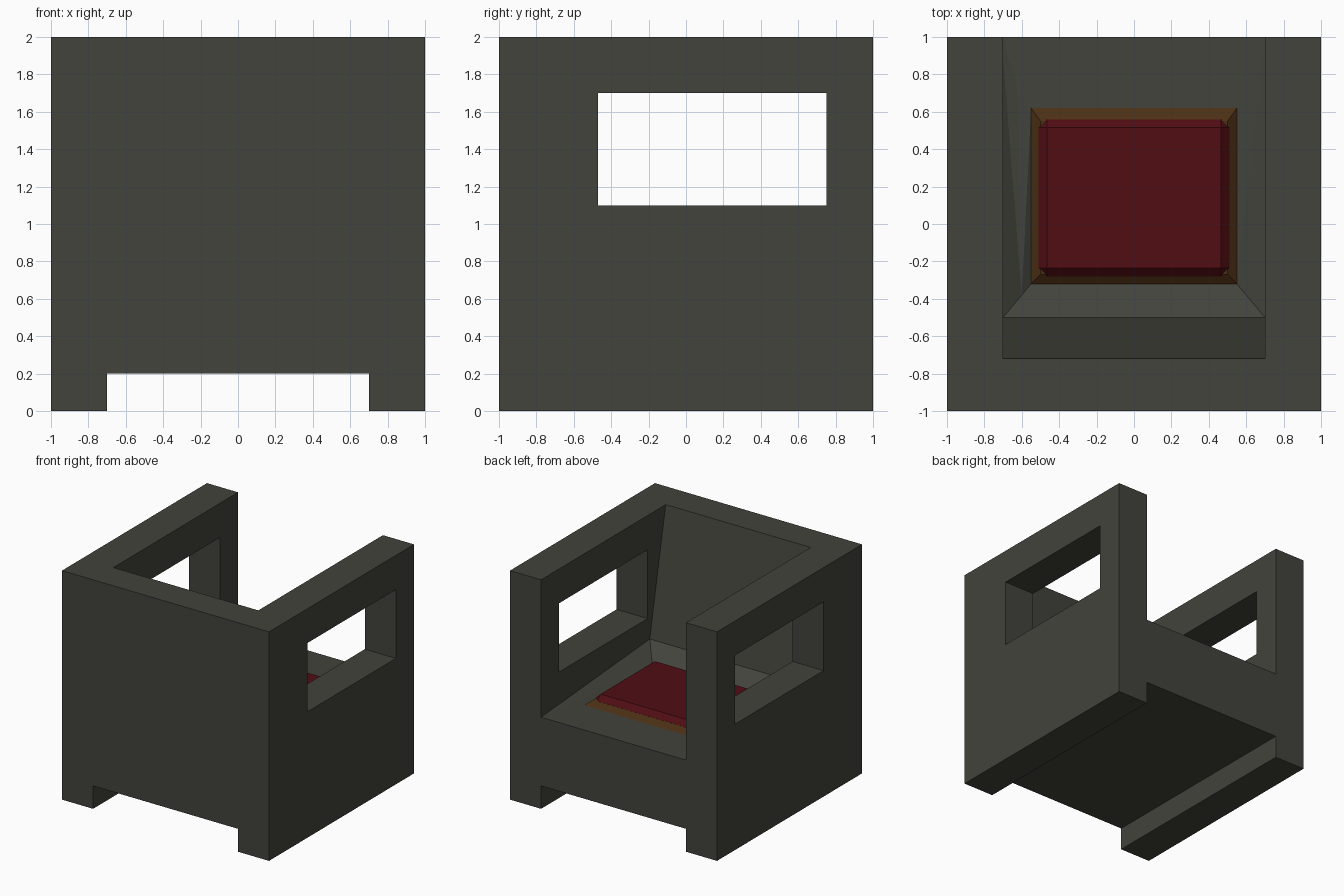
import bpy, bmesh

if "Cube" in bpy.data.objects:
    bpy.data.objects.remove(bpy.data.objects["Cube"])


def material(name, rgb):
    m = bpy.data.materials.new(name)
    m.diffuse_color = (*rgb, 1)
    m.use_nodes = True
    m.node_tree.nodes["Principled BSDF"].inputs["Base Color"].default_value = m.diffuse_color
    return m


def mesh_object(name, verts, faces, mat=None):
    bm = bmesh.new()
    vs = [bm.verts.new(v) for v in verts]
    for f in faces:
        bm.faces.new([vs[i] for i in f])
    bmesh.ops.recalc_face_normals(bm, faces=bm.faces)
    me = bpy.data.meshes.new(name)
    bm.to_mesh(me)
    bm.free()
    ob = bpy.data.objects.new(name, me)
    bpy.context.collection.objects.link(ob)
    if mat:
        me.materials.append(mat)
    return ob


def frustum(name, low, high, mat=None):
    """low / high = (x0, x1, y0, y1, z)"""
    verts = [(x, y, r[4]) for r in (low, high)
             for x, y in ((r[0], r[2]), (r[1], r[2]), (r[1], r[3]), (r[0], r[3]))]
    faces = [(3, 2, 1, 0), (4, 5, 6, 7)]
    faces += [(i, (i + 1) % 4, 4 + (i + 1) % 4, 4 + i) for i in range(4)]
    return mesh_object(name, verts, faces, mat)


def box(name, x0, x1, y0, y1, z0, z1, mat=None):
    return frustum(name, (x0, x1, y0, y1, z0), (x0, x1, y0, y1, z1), mat)


def apply_modifier(ob, mod):
    bpy.context.view_layer.objects.active = ob
    bpy.ops.object.modifier_apply(modifier=mod.name)


def cut(ob, cutter):
    cutter.hide_render = True
    mod = ob.modifiers.new("cut", 'BOOLEAN')
    mod.operation = 'DIFFERENCE'
    mod.solver = 'EXACT'
    mod.object = cutter
    apply_modifier(ob, mod)
    bpy.data.objects.remove(cutter)


grey = material("dark_stone", (0.055, 0.056, 0.045))
brown = material("wood", (0.07, 0.028, 0.007))
red = material("red_cloth", (0.08, 0.004, 0.007))

# Chair body: solid cube, hollowed out
body = box("chair_body", -1, 1, -1, 1, 0, 2, grey)

# Gap between the side runners
cut(body, box("leg_gap", -0.7, 0.7, -1.2, 1.2, -0.2, 0.2))

# Seat cavity: sloping backrest above a seat that rises towards the back and sides
V = [(-.7, 1, .8), (-.7, -.5, .91), (-.55, -.32, .8), (-.55, .62, .8),   # 0-3 left
     (.7, 1, .8), (.7, -.5, .91), (.55, -.32, .8), (.55, .62, .8),       # 4-7 right
     (-.7, .89, .808), (-.62, .7, .8), (-.6, -.38, .837),                # 8-10 left fillet
     (-.7, 1.2, .8), (.7, 1.2, .8),                                      # 11-12 front
     (-.7, 1.2, 2.2), (.7, 1.2, 2.2), (-.7, -.76, 2.2), (.7, -.76, 2.2)]  # 13-16 top
F = [(2, 3, 7, 6), (3, 0, 4, 7), (0, 11, 12, 4),
     (1, 10, 5), (10, 2, 6), (10, 6, 5),
     (4, 5, 6), (4, 6, 7),
     (0, 3, 9), (0, 9, 8), (3, 2, 10), (3, 10, 9), (8, 9, 10), (8, 10, 1),
     (11, 0, 8, 1, 15, 13), (12, 14, 16, 5, 4),
     (11, 13, 14, 12), (13, 15, 16, 14), (1, 5, 16, 15)]
cut(body, mesh_object("seat_cavity", V, F))

# Windows through both arms
cut(body, box("arm_window", -1.2, 1.2, -0.47, 0.75, 1.1, 1.7))

# Wooden plinth under the cushion
frustum("cushion_base", (-.55, .55, -.32, .62, .8), (-.5, .5, -.27, .55, .84), brown)

# Chamfered cushion
cushion = box("cushion", -.51, .51, -.28, .56, .78, .88, red)
bevel = cushion.modifiers.new("chamfer", 'BEVEL')
bevel.width = 0.045
bevel.segments = 1
apply_modifier(cushion, bevel)
